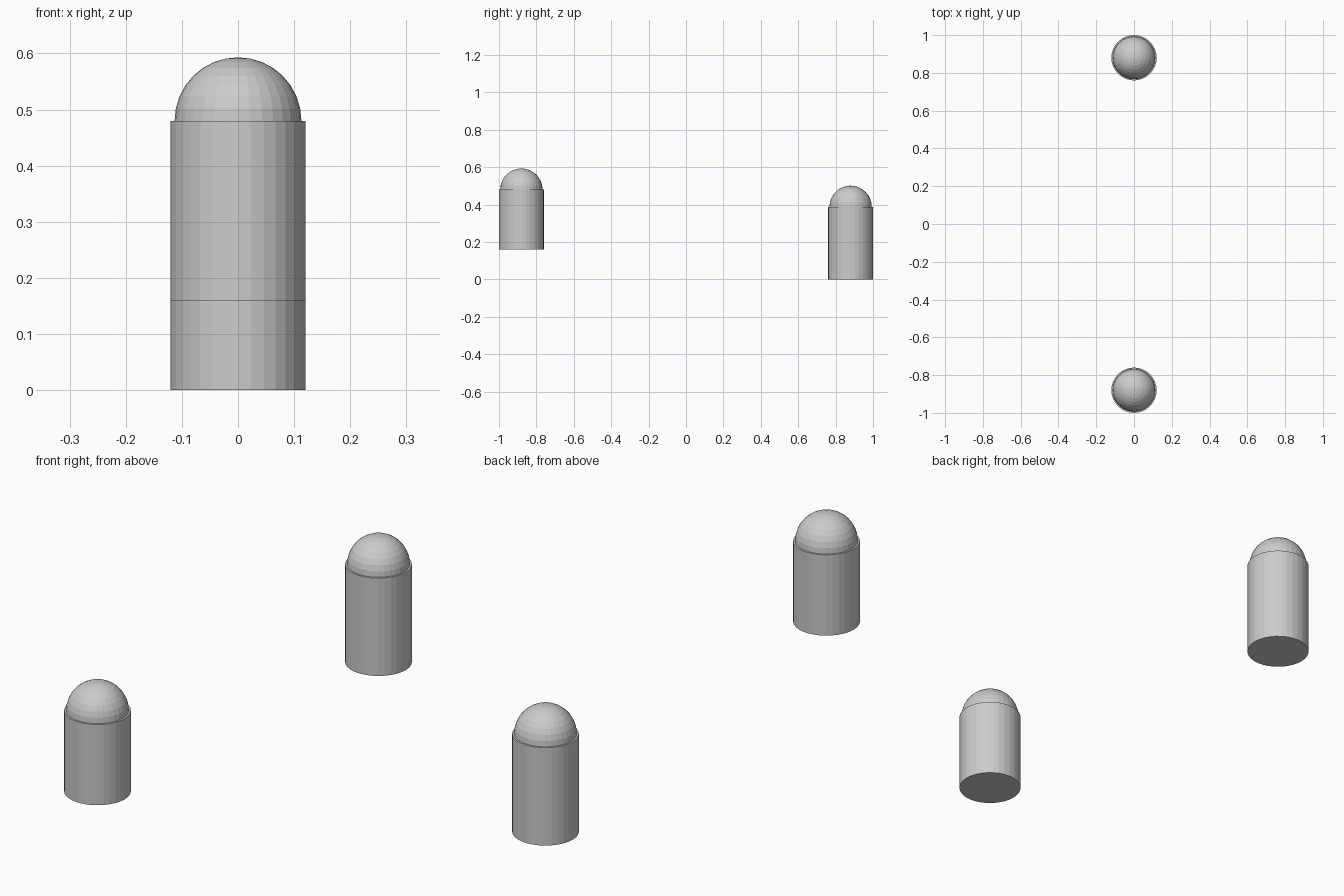
import bpy, bmesh

if "Cube" in bpy.data.objects:
    bpy.data.objects.remove(bpy.data.objects["Cube"])

RADIUS, DOME_RADIUS = 0.12, 0.113
SIDES, RINGS = 32, 16


def make_post(name, y, bottom, top):
    # Straight cylindrical body
    bpy.ops.mesh.primitive_cylinder_add(
        vertices=SIDES, radius=RADIUS, depth=top - bottom,
        location=(0, y, (bottom + top) / 2))
    bpy.context.object.name = name + "_body"

    # Slightly narrower half-sphere cap, leaving a thin ledge
    bpy.ops.mesh.primitive_uv_sphere_add(
        segments=SIDES, ring_count=RINGS, radius=DOME_RADIUS,
        location=(0, y, top))
    dome = bpy.context.object
    dome.name = name + "_dome"
    bm = bmesh.new()
    bm.from_mesh(dome.data)
    lower = [v for v in bm.verts if v.co.z < -0.001]
    bmesh.ops.delete(bm, geom=lower, context='VERTS')
    bm.to_mesh(dome.data)
    bm.free()


# Raised front post and taller back post on the ground
make_post("front_post", -0.88, 0.16, 0.48)
make_post("back_post", 0.88, 0.0, 0.388)
